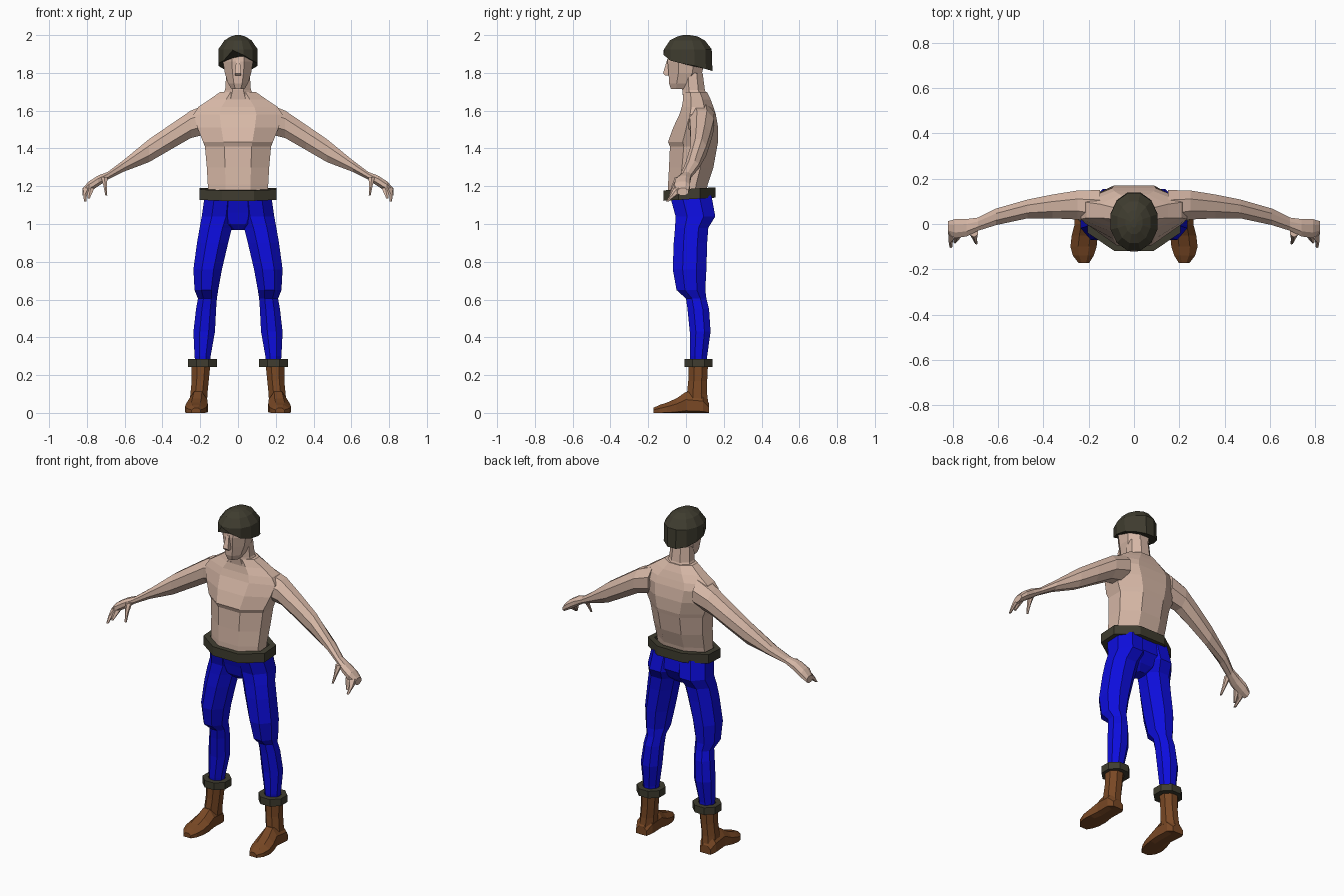
import bpy, bmesh, math


def material(name, rgb):
    m = bpy.data.materials.new(name)
    m.diffuse_color = (*rgb, 1)
    return m


SKIN = material("skin", (0.68, 0.48, 0.385))
BLUE = material("blue_cloth", (0.004, 0.004, 0.72))
BROWN = material("brown_leather", (0.19, 0.065, 0.018))
DARK = material("dark_olive", (0.05, 0.046, 0.029))


def loft(name, mat, rings, axis="z", n=8, side=1, tilt=0, closed=False, edge=None):
    """Skin n-sided rings (position, a0, a1, b0, b1) stacked along an axis."""
    bm = bmesh.new()
    k = math.cos(math.pi / n)
    loops = []
    for i, (p, a0, a1, b0, b1) in enumerate(rings):
        loop = []
        for j in range(n):
            t = 2 * math.pi * (j + 0.5) / n
            a = (a0 + a1) / 2 + (a1 - a0) / 2 * math.cos(t) / k
            b = (b0 + b1) / 2 + (b1 - b0) / 2 * math.sin(t) / k
            if axis == "x":
                co = (p, a, b)
            elif axis == "y":
                co = (a, p, b)
            else:
                z = edge[j] if edge and i == 0 else p
                co = (a, b, z + tilt * b)
            loop.append(bm.verts.new((co[0] * side, co[1], max(co[2], 0))))
        loops.append(loop)
    pairs = list(zip(loops, loops[1:]))
    if closed:
        pairs.append((loops[-1], loops[0]))
    else:
        bm.faces.new(loops[0])
        bm.faces.new(loops[-1])
    for lo, hi in pairs:
        for j in range(n):
            m = (j + 1) % n
            bm.faces.new((lo[j], lo[m], hi[m], hi[j]))
    bmesh.ops.recalc_face_normals(bm, faces=bm.faces)
    me = bpy.data.meshes.new(name)
    bm.to_mesh(me)
    bm.free()
    me.materials.append(mat)
    ob = bpy.data.objects.new(name, me)
    bpy.context.collection.objects.link(ob)
    return ob


def band(name, mat, z0, z1, x0, x1, y0, y1, t, side=1, tilt=0):
    """Thick open hoop, used for belt and boot cuffs."""
    inner = (x0 + t, x1 - t, y0 + t, y1 - t)
    loft(name, mat, [(z0, x0, x1, y0, y1), (z1, x0, x1, y0, y1),
                     (z1, *inner), (z0, *inner)], side=side, tilt=tilt, closed=True)


# Torso with chest, shoulders slope and neck
loft("torso", SKIN, [
    (1.13, -.155, .155, -.095, .10), (1.21, -.16, .16, -.095, .115),
    (1.30, -.165, .165, -.09, .145), (1.41, -.175, .175, -.085, .165),
    (1.435, -.185, .185, -.095, .17), (1.51, -.215, .215, -.068, .17),
    (1.58, -.235, .235, -.035, .158), (1.62, -.21, .21, -.022, .145),
    (1.66, -.15, .15, -.015, .13), (1.70, -.093, .093, -.015, .11)])
loft("neck", SKIN, [(1.66, -.095, .095, -.015, .12), (1.71, -.068, .068, -.02, .10),
                    (1.80, -.062, .062, -.02, .088)])

# Head and nose
loft("head", SKIN, [
    (1.715, -.035, .035, -.08, .01), (1.745, -.053, .053, -.09, .05),
    (1.80, -.07, .07, -.092, .085), (1.86, -.08, .08, -.098, .10),
    (1.94, -.072, .072, -.09, .10)])
loft("nose", SKIN, [(1.785, -.016, .016, -.11, -.07), (1.797, -.017, .017, -.122, -.07),
                    (1.87, -.009, .009, -.10, -.07)], n=4)

# Hair cap with a raised front parting and a lower back edge
hairline = [1.838, 1.82, 1.81, 1.81, 1.82, 1.838,
            1.85, 1.865, 1.92, 1.895, 1.865, 1.85]
loft("hair", DARK, [
    (1.85, -.104, .104, -.118, .14), (1.925, -.104, .104, -.117, .136),
    (1.972, -.072, .072, -.085, .10), (1.993, -.038, .038, -.045, .06),
    (2.0, -.012, .012, -.015, .02)], n=12, edge=hairline)

# Belt and seat of the trousers
band("belt", DARK, 1.13, 1.185, -.205, .205, -.12, .155, .035, tilt=.06)
loft("pelvis", BLUE, [
    (.968, -.04, .04, -.01, .07), (1.00, -.10, .10, -.04, .105),
    (1.06, -.14, .14, -.055, .14), (1.16, -.178, .178, -.085, .13)])

for s, label in ((-1, "right"), (1, "left")):
    # Arm sections run outward from the shoulder to the knuckles
    loft(label + "_arm", SKIN, [
        (.15, .0, .15, 1.48, 1.64), (.25, .02, .148, 1.455, 1.60),
        (.36, .025, .13, 1.392, 1.525), (.47, .025, .108, 1.328, 1.45),
        (.61, -.005, .068, 1.275, 1.335), (.69, -.03, .028, 1.235, 1.275),
        (.74, -.055, .022, 1.20, 1.257), (.79, -.062, .022, 1.168, 1.225),
        (.822, -.045, .012, 1.15, 1.19)], axis="x", side=s)
    loft(label + "_thumb", SKIN, [
        (1.15, .692, .702, -.09, -.08), (1.20, .695, .712, -.075, -.05),
        (1.25, .69, .725, -.055, -.02)], n=6, side=s)
    loft(label + "_fingers", SKIN, [
        (1.12, .803, .815, -.105, -.092), (1.155, .80, .82, -.08, -.045),
        (1.19, .77, .818, -.06, .01)], n=6, side=s)
    loft(label + "_middle_finger", SKIN, [
        (1.135, .785, .797, -.085, -.072), (1.19, .76, .80, -.06, -.03)], n=6, side=s)

    # Trouser leg: full thigh, knee fold and calf
    loft(label + "_trouser_leg", BLUE, [
        (.25, .15, .225, .025, .11), (.30, .145, .23, .02, .112),
        (.43, .122, .236, .02, .13), (.55, .116, .222, .008, .122),
        (.605, .112, .212, .0, .108), (.65, .105, .23, -.05, .102),
        (.76, .085, .236, -.07, .108), (.90, .052, .217, -.065, .112),
        (.98, .032, .203, -.058, .118), (1.04, .01, .192, -.055, .155),
        (1.15, .0, .176, -.085, .135)], side=s)

    # Boot: cuff, shaft and foot
    band(label + "_boot_cuff", DARK, .242, .285, .112, .264, -.008, .14, .03, side=s)
    loft(label + "_boot_shaft", BROWN, [
        (.03, .165, .26, .0, .12), (.10, .162, .252, .005, .112),
        (.17, .155, .245, .012, .112), (.27, .145, .245, .015, .117)], side=s)
    loft(label + "_boot_foot", BROWN, [
        (.122, .18, .25, -.02, .05), (.09, .163, .265, -.03, .10),
        (.0, .162, .262, -.03, .112), (-.05, .16, .275, -.025, .077),
        (-.10, .165, .281, -.02, .055), (-.14, .178, .27, -.02, .042),
        (-.172, .198, .245, -.012, .027)], axis="y", side=s)
